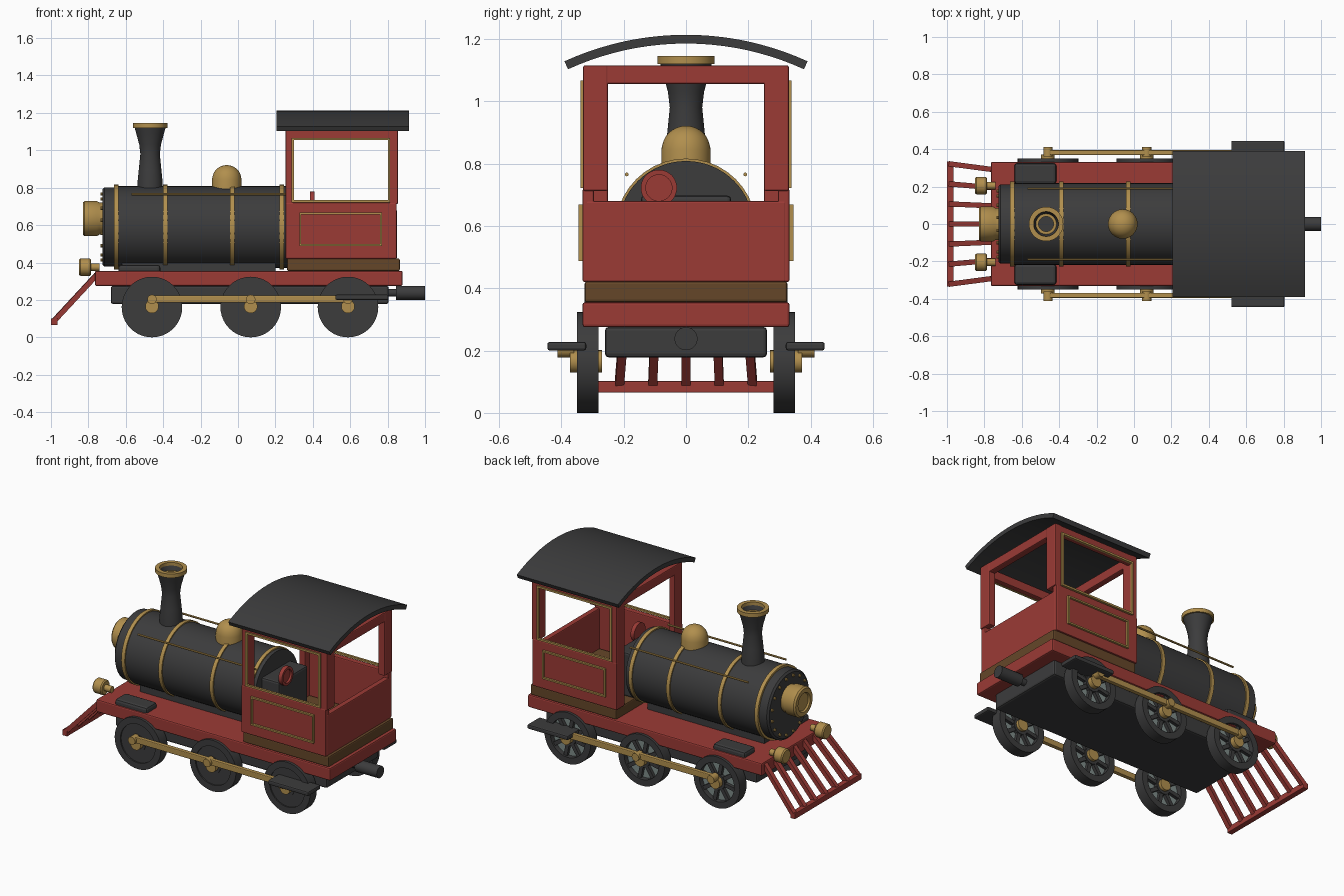
import bpy, bmesh, math
from mathutils import Vector, Matrix

if "Cube" in bpy.data.objects:
    bpy.data.objects.remove(bpy.data.objects["Cube"])


def material(name, rgb):
    m = bpy.data.materials.new(name)
    m.diffuse_color = (*rgb, 1)
    m.use_nodes = True
    m.node_tree.nodes["Principled BSDF"].inputs["Base Color"].default_value = m.diffuse_color
    return m


RED = material("red_paint", (0.33, 0.043, 0.036))
DARK = material("dark_iron", (0.045, 0.045, 0.046))
GOLD = material("brass", (0.44, 0.275, 0.075))
WOOD = material("brown_wood", (0.13, 0.062, 0.022))
GREY = material("grey_steel", (0.21, 0.26, 0.25))


def finish(name, bm, mat, smooth=False):
    bmesh.ops.recalc_face_normals(bm, faces=bm.faces[:])
    me = bpy.data.meshes.new(name)
    bm.to_mesh(me)
    bm.free()
    me.materials.append(mat)
    ob = bpy.data.objects.new(name, me)
    bpy.context.collection.objects.link(ob)
    if smooth:
        bpy.context.view_layer.objects.active = ob
        ob.select_set(True)
        bpy.ops.object.shade_smooth_by_angle(angle=math.radians(35))
        ob.select_set(False)
    return ob


def box(name, x, y, z, mat, bevel=0.0):
    """Box from (min, max) ranges, with optional rounded edges."""
    bm = bmesh.new()
    bmesh.ops.create_cube(bm, size=1)
    for v in bm.verts:
        v.co = Vector([r[0] if c < 0 else r[1] for c, r in zip(v.co, (x, y, z))])
    ob = finish(name, bm, mat)
    if bevel:
        b = ob.modifiers.new("bevel", 'BEVEL')
        b.width, b.segments = bevel, 2
    return ob


def lathe(name, profile, origin, axis, mat, n=40, closed=False):
    """Spin (radius, distance) points about an axis through origin."""
    bm = bmesh.new()
    rot = Vector((0, 0, 1)).rotation_difference(Vector(axis)).to_matrix()
    rings = []
    for r, h in profile:
        pts = [Vector((r * math.cos(a), r * math.sin(a), h))
               for a in (2 * math.pi * i / n for i in range(n))]
        if r < 1e-6:
            pts = [Vector((0, 0, h))]
        rings.append([bm.verts.new(rot @ p + Vector(origin)) for p in pts])
    pairs = list(zip(rings, rings[1:])) + ([(rings[-1], rings[0])] if closed else [])
    for a, b in pairs:
        for i in range(n):
            j = (i + 1) % n
            quad = [a[i % len(a)], a[j % len(a)], b[j % len(b)], b[i % len(b)]]
            bm.faces.new(list(dict.fromkeys(quad)))
    return finish(name, bm, mat, True)


def rod(name, p, q, r, mat, n=24):
    p, q = Vector(p), Vector(q)
    d = (q - p).length
    return lathe(name, [(0, 0), (r, 0), (r, d), (0, d)], p, (q - p).normalized(), mat, n)


def ring(name, r0, r1, h0, h1, origin, axis, mat):
    return lathe(name, [(r0, h0), (r1, h0), (r1, h1), (r0, h1)], origin, axis, mat, closed=True)


def bar(name, p, q, w, mat):
    """Square bar between two points."""
    p, q = Vector(p), Vector(q)
    bm = bmesh.new()
    bmesh.ops.create_cube(bm, size=1)
    rot = (q - p).to_track_quat('Z', 'Y').to_matrix().to_4x4()
    m = Matrix.Translation((p + q) / 2) @ rot @ Matrix.Diagonal((w, w, (q - p).length, 1))
    bmesh.ops.transform(bm, matrix=m, verts=bm.verts[:])
    return finish(name, bm, mat)


def trim(name, x, y, z, t):
    """Thin brass rectangle on a cab side."""
    for xr in ((x[0], x[0] + t), (x[1] - t, x[1])):
        box(name + "_upright", xr, y, z, GOLD)
    for zr in ((z[0], z[0] + t), (z[1] - t, z[1])):
        box(name + "_rail", x, y, zr, GOLD)


X, Y, Z = (1, 0, 0), (0, 1, 0), (0, 0, 1)

# Deck, underframe and coupling
box("deck", (-0.765, 0.88), (-0.332, 0.332), (0.275, 0.355), RED, 0.008)
box("underframe", (-0.68, 0.805), (-0.26, 0.26), (0.178, 0.276), DARK, 0.012)
rod("coupling_shaft", (0.78, 0, 0.238), (0.86, 0, 0.238), 0.02, DARK)
rod("coupling_buffer", (0.845, 0, 0.238), (1.0, 0, 0.238), 0.037, DARK)

# Boiler with bands, bolts and saddle
BC = (0, 0, 0.59)
lathe("boiler", [(0, -0.66), (0.218, -0.66), (0.218, 0.27), (0, 0.27)], BC, X, DARK, 64)
lathe("smokebox_door", [(0, -0.725), (0.2, -0.725), (0.212, -0.715), (0.212, -0.65), (0, -0.65)],
      BC, X, DARK, 64)
for bx in (-0.65, -0.39, -0.03, 0.235):
    ring("boiler_band", 0.21, 0.226, bx - 0.012, bx + 0.012, BC, X, GOLD)
for i in range(16):
    a = math.pi * (i + 0.5) / 8
    y, z = 0.18 * math.cos(a), 0.59 + 0.18 * math.sin(a)
    rod("door_bolt", (-0.735, y, z), (-0.72, y, z), 0.009, GOLD, 10)
box("boiler_saddle", (-0.62, 0.2), (-0.1, 0.1), (0.35, 0.42), DARK)

# Headlamp
lathe("headlamp", [(0, -0.82), (0.055, -0.82), (0.06, -0.83), (0.085, -0.83), (0.094, -0.82),
                   (0.094, -0.755), (0.085, -0.74), (0.085, -0.72), (0, -0.72)],
      (0, 0, 0.635), X, GOLD)

# Chimney and steam dome
CH = (-0.47, 0, 0)
lathe("chimney", [(0, 0.77), (0.068, 0.77), (0.066, 0.84), (0.06, 0.9), (0.052, 0.98), (0.058, 1.03),
                  (0.074, 1.09), (0.084, 1.125), (0.066, 1.125), (0.05, 1.08), (0, 1.08)],
      CH, Z, DARK)
ring("chimney_rim", 0.066, 0.092, 1.12, 1.145, CH, Z, GOLD)
ring("chimney_liner", 0.04, 0.055, 1.075, 1.1, CH, Z, GOLD)
dome = [(0.079, 0.77), (0.079, 0.845)]
dome += [(0.077 * math.cos(a), 0.847 + 0.074 * math.sin(a))
         for a in (math.pi / 16 * i for i in range(1, 8))] + [(0, 0.921)]
lathe("steam_dome", dome, (-0.06, 0, 0), Z, GOLD)

# Cab: floor, back wall, firebox, gauge, frames
box("cab_floor", (0.262, 0.865), (-0.325, 0.325), (0.355, 0.422), WOOD, 0.008)
box("cab_back_wall", (0.815, 0.85), (-0.32, 0.32), (0.42, 0.68), RED, 0.006)
box("cab_front_beam", (0.255, 0.295), (-0.33, 0.33), (1.055, 1.115), RED, 0.006)
box("cab_back_beam", (0.81, 0.853), (-0.33, 0.33), (1.055, 1.115), RED, 0.006)
box("firebox", (0.25, 0.39), (-0.145, 0.145), (0.42, 0.697), DARK, 0.012)
ring("gauge_rim", 0.042, 0.058, 0.385, 0.41, (0, -0.087, 0.722), X, RED)
rod("gauge_face", (0.385, -0.087, 0.722), (0.397, -0.087, 0.722), 0.048, RED)

# Arched roof
bm = bmesh.new()
R, half, N = 0.937, math.asin(0.39 / 0.937), 20
rows = []
for i in range(N + 1):
    a = -half + 2 * half * i / N
    rows.append([bm.verts.new((x, r * math.sin(a), 1.213 - R + r * math.cos(a)))
                 for x, r in ((0.205, R - 0.028), (0.915, R - 0.028), (0.915, R), (0.205, R))])
for a, b in zip(rows, rows[1:]):
    for k in range(4):
        bm.faces.new((a[k], a[(k + 1) % 4], b[(k + 1) % 4], b[k]))
bm.faces.new(rows[0])
bm.faces.new(rows[-1])
finish("cab_roof", bm, DARK, True)

# Parts on both sides
for s in (-1, 1):
    def sy(a, b):
        return tuple(sorted((s * a, s * b)))
    # Cab side with window opening and brass trim
    box("cab_side_panel", (0.255, 0.848), sy(0.295, 0.332), (0.42, 0.72), RED, 0.006)
    box("cab_side_beam", (0.255, 0.853), sy(0.295, 0.33), (1.055, 1.112), RED, 0.006)
    box("cab_front_post", (0.255, 0.295), sy(0.25, 0.33), (0.42, 1.115), RED, 0.006)
    box("cab_back_post", (0.81, 0.855), sy(0.25, 0.33), (0.712, 1.115), RED, 0.006)
    trim("window_trim", (0.287, 0.813), sy(0.325, 0.339), (0.722, 1.066), 0.012)
    trim("panel_trim", (0.328, 0.77), sy(0.325, 0.345), (0.488, 0.668), 0.01)
    # Handrail, cylinder cover, lamp, step
    rod("handrail", (-0.57, s * 0.19, 0.765), (0.26, s * 0.19, 0.765), 0.006, GOLD, 10)
    box("cylinder_cover", (-0.64, -0.415), sy(0.215, 0.325), (0.34, 0.388), DARK, 0.015)
    lathe("buffer_lamp", [(0, -0.85), (0.04, -0.85), (0.046, -0.843), (0.046, -0.792),
                          (0.04, -0.785), (0.02, -0.785), (0.02, -0.74), (0, -0.74)],
          (0, s * 0.205, 0.375), X, GOLD, 28)
    box("cab_step", (0.52, 0.805), sy(0.32, 0.445), (0.2, 0.228), DARK, 0.008)
    # Coupling rod
    box("coupling_rod", (-0.475, 0.6), sy(0.368, 0.395), (0.186, 0.224), GOLD, 0.005)
    # Wheels: spokes on the +y face, plain disc on the -y face
    for wx in (-0.46, 0.068, 0.588):
        c = (wx, s * 0.315, 0.162)
        ring("wheel_tyre", 0.122, 0.162, -0.034, 0.034, c, Y, DARK)
        lathe("wheel_disc", [(0, -0.026), (0.125, -0.026), (0.125, -0.005), (0, -0.005)], c, Y, DARK)
        lathe("wheel_web", [(0, -0.006), (0.125, -0.006), (0.125, 0.002), (0, 0.002)], c, Y, GREY)
        lathe("wheel_boss", [(0, -0.03), (0.05, -0.03), (0.05, 0.026), (0, 0.026)], c, Y, DARK)
        for i in range(8):
            a = math.pi * i / 4 + 0.2
            d = Vector((math.cos(a), 0, math.sin(a)))
            p = Vector(c) + Vector((0, 0.01, 0))
            bar("wheel_spoke", p + d * 0.03, p + d * 0.13, 0.024, DARK)
        rod("wheel_hub", (wx, s * 0.27, 0.165), (wx, s * 0.372, 0.165), 0.036, GOLD)
        rod("crank_pin", (wx, s * 0.36, 0.203), (wx, s * 0.412, 0.203), 0.025, GOLD)

# Cowcatcher
box("cowcatcher_foot", (-1.0, -0.965), (-0.335, 0.335), (0.065, 0.102), RED, 0.004)
for i in range(-3, 4):
    bar("cowcatcher_slat", (-0.982, i * 0.107, 0.09), (-0.755, i * 0.097, 0.335), 0.028, RED)
